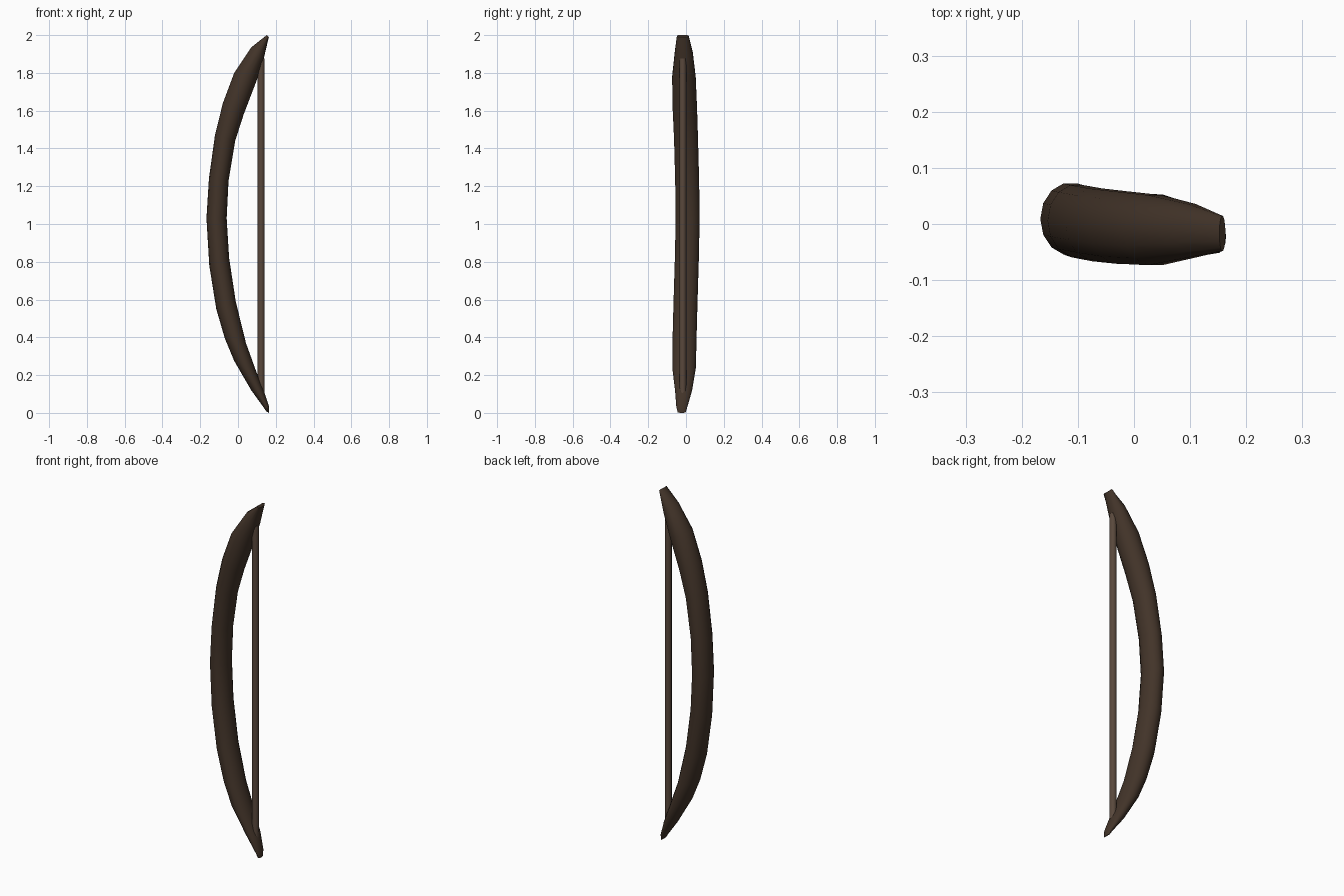
import bpy, bmesh, math
from mathutils import Vector

if "Cube" in bpy.data.objects:
    bpy.data.objects.remove(bpy.data.objects["Cube"])


def paint(obj, name, rgb):
    mat = bpy.data.materials.new(name)
    mat.diffuse_color = (*rgb, 1)
    mat.use_nodes = True
    mat.node_tree.nodes["Principled BSDF"].inputs["Base Color"].default_value = mat.diffuse_color
    obj.data.materials.append(mat)


def loft(name, rings):
    """Skin a list of equal-sided rings and cap both ends."""
    bm = bmesh.new()
    loops = [[bm.verts.new(p) for p in ring] for ring in rings]
    n = len(loops[0])
    for a, b in zip(loops, loops[1:]):
        for i in range(n):
            j = (i + 1) % n
            bm.faces.new((a[i], a[j], b[j], b[i]))
    bm.faces.new(loops[0][::-1])
    bm.faces.new(loops[-1])
    bmesh.ops.recalc_face_normals(bm, faces=bm.faces[:])
    mesh = bpy.data.meshes.new(name)
    bm.to_mesh(mesh)
    bm.free()
    obj = bpy.data.objects.new(name, mesh)
    bpy.context.collection.objects.link(obj)
    bpy.context.view_layer.objects.active = obj
    obj.select_set(True)
    bpy.ops.object.shade_smooth_by_angle(angle=math.radians(50))
    obj.select_set(False)
    return obj


# Bow limb sections: outer x, z, inner x, z, y centre, y half width
sections = [
    (0.150, 0.010, 0.163, 0.002, -0.023, 0.022),
    (0.135, 0.030, 0.164, 0.035, -0.022, 0.030),
    (0.070, 0.120, 0.138, 0.115, -0.013, 0.046),
    (-0.020, 0.275, 0.098, 0.215, -0.010, 0.064),
    (-0.070, 0.395, 0.042, 0.370, -0.008, 0.065),
    (-0.115, 0.550, -0.012, 0.590, -0.003, 0.065),
    (-0.152, 0.780, -0.047, 0.820, 0.004, 0.065),
    (-0.167, 1.030, -0.060, 1.030, 0.009, 0.065),
    (-0.154, 1.240, -0.050, 1.230, 0.006, 0.065),
    (-0.122, 1.470, -0.015, 1.440, 0.000, 0.065),
    (-0.080, 1.640, 0.030, 1.580, -0.006, 0.066),
    (-0.020, 1.800, 0.095, 1.750, -0.011, 0.064),
    (0.070, 1.935, 0.135, 1.870, -0.012, 0.049),
    (0.152, 1.998, 0.163, 1.985, -0.017, 0.032),
]
SIDES = 14
rings = []
for ox, oz, ix, iz, yc, hw in sections:
    outer, inner = Vector((ox, yc, oz)), Vector((ix, yc, iz))
    mid, half = (outer + inner) / 2, (inner - outer) / 2
    rings.append([mid + half * math.cos(t) + Vector((0, hw * math.sin(t), 0))
                  for t in (2 * math.pi * k / SIDES for k in range(SIDES))])
# Pointed tip and exact ground contact
rings[-1] = [Vector((p.x, p.y, min(p.z + 0.004, 2.0))) for p in rings[-1]]
rings[0] = [Vector((p.x, p.y, max(p.z - 0.002, 0.0))) for p in rings[0]]
limb = loft("bow_limb", rings)
paint(limb, "dark_wood", (0.055, 0.034, 0.022))

# Straight bowstring
bpy.ops.mesh.primitive_cylinder_add(vertices=8, radius=0.0185, depth=1.77,
                                    location=(0.123, -0.017, 0.99))
string = bpy.context.object
string.name = "bow_string"
bpy.ops.object.shade_smooth_by_angle(angle=math.radians(50))
paint(string, "string_brown", (0.10, 0.065, 0.045))
